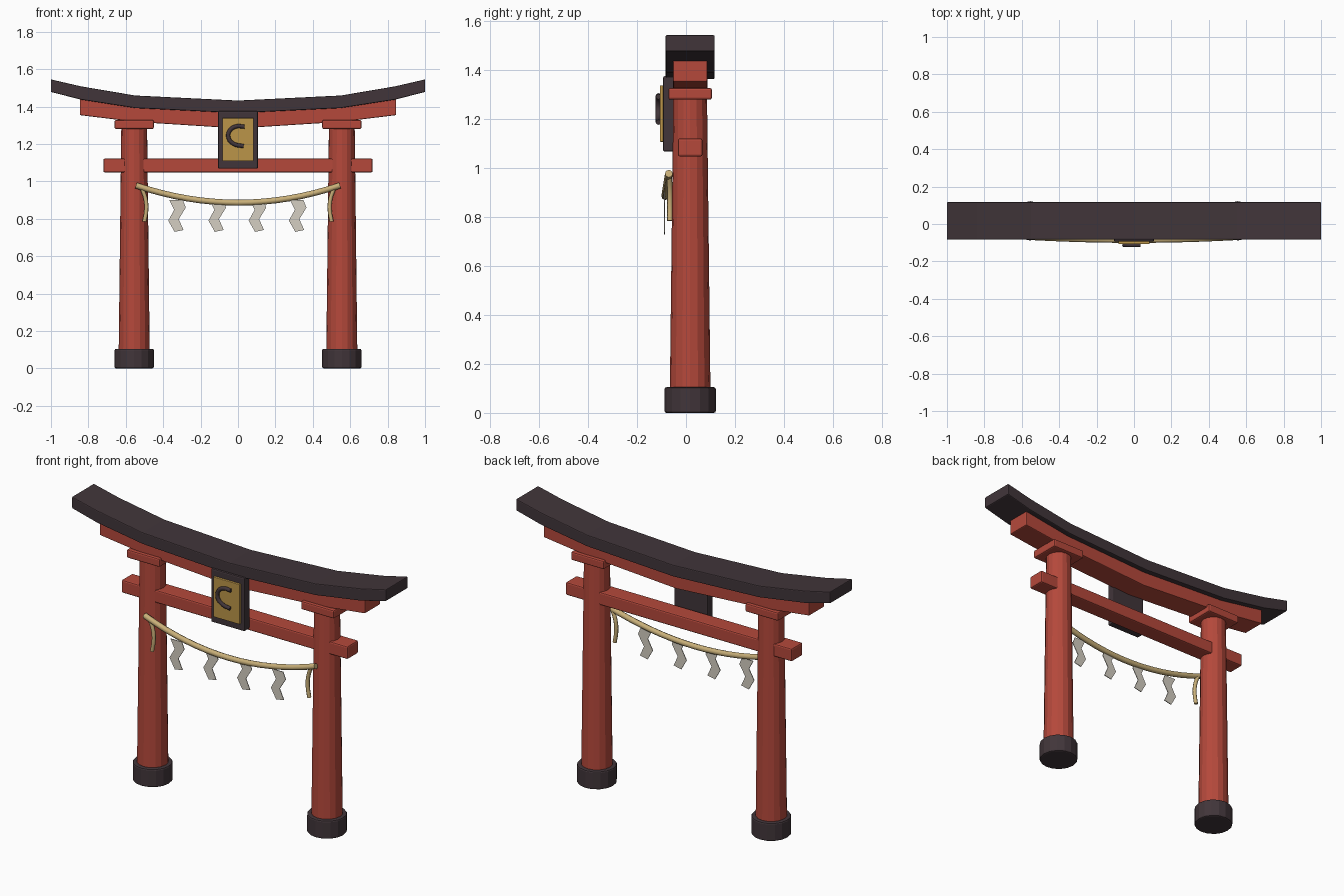
import bpy, bmesh, math

if "Cube" in bpy.data.objects:
    bpy.data.objects.remove(bpy.data.objects["Cube"])


def material(name, rgb):
    m = bpy.data.materials.new(name)
    m.diffuse_color = (*rgb, 1)
    m.use_nodes = True
    m.node_tree.nodes["Principled BSDF"].inputs["Base Color"].default_value = m.diffuse_color
    return m


RED = material("vermilion", (0.46, 0.066, 0.044))
DARK = material("dark charcoal", (0.053, 0.036, 0.042))
GOLD = material("gold", (0.50, 0.30, 0.065))
STRAW = material("straw", (0.58, 0.43, 0.19))
PAPER = material("paper", (0.66, 0.62, 0.54))
YC = 0.017  # depth of the gate's centre plane


def finish(bm, name, mat, bevel=0.0):
    bmesh.ops.recalc_face_normals(bm, faces=bm.faces)
    me = bpy.data.meshes.new(name)
    bm.to_mesh(me)
    bm.free()
    me.materials.append(mat)
    ob = bpy.data.objects.new(name, me)
    bpy.context.collection.objects.link(ob)
    if bevel:
        mod = ob.modifiers.new("bevel", 'BEVEL')
        mod.width = bevel
        mod.segments = 2
        mod.limit_method = 'ANGLE'
        mod.angle_limit = math.radians(40)
    return ob


def box(name, x, y, z, mat, bevel=0.006):
    """Box from (min, max) ranges on each axis."""
    bm = bmesh.new()
    bmesh.ops.create_cube(bm, size=1)
    for v in bm.verts:
        v.co = [(r[0] + r[1]) / 2 + c * (r[1] - r[0]) for r, c in zip((x, y, z), v.co)]
    return finish(bm, name, mat, bevel)


def column(name, x, z0, z1, r0, r1, mat, bevel=0.0):
    bm = bmesh.new()
    bmesh.ops.create_cone(bm, cap_ends=True, segments=16, radius1=r0, radius2=r1, depth=z1 - z0)
    bmesh.ops.translate(bm, verts=bm.verts, vec=(x, YC, (z0 + z1) / 2))
    return finish(bm, name, mat, bevel)


def extrude_outline(name, pts, y0, y1, mat, bevel=0.0):
    """Extrude an x-z outline from y0 to y1."""
    bm = bmesh.new()
    face = bm.faces.new([bm.verts.new((x, y0, z)) for x, z in pts])
    new = bmesh.ops.extrude_face_region(bm, geom=[face])['geom']
    bmesh.ops.translate(bm, verts=[g for g in new if isinstance(g, bmesh.types.BMVert)],
                        vec=(0, y1 - y0, 0))
    return finish(bm, name, mat, bevel)


def curved_beam(name, stations, y0, y1, mat, bevel):
    """Upswept beam; stations are (x, bottom, top) from the centre outwards."""
    full = [(-x, b, t) for x, b, t in reversed(stations[1:])] + stations
    bm = bmesh.new()
    rings = [[bm.verts.new(c) for c in ((x, y0, b), (x, y1, b), (x, y1, t), (x, y0, t))]
             for x, b, t in full]
    for a, c in zip(rings, rings[1:]):
        for i in range(4):
            j = (i + 1) % 4
            bm.faces.new((a[i], a[j], c[j], c[i]))
    bm.faces.new(rings[0])
    bm.faces.new(rings[-1])
    return finish(bm, name, mat, bevel)


def tube(name, pts, radius, mat, smooth_path=False):
    cu = bpy.data.curves.new(name, 'CURVE')
    cu.dimensions = '3D'
    cu.bevel_depth = radius
    cu.bevel_resolution = 2
    cu.use_fill_caps = True
    cu.resolution_u = 4
    if smooth_path:
        sp = cu.splines.new('BEZIER')
        sp.bezier_points.add(len(pts) - 1)
        for bp, p in zip(sp.bezier_points, pts):
            bp.co = p
            bp.handle_left_type = bp.handle_right_type = 'AUTO'
    else:
        sp = cu.splines.new('POLY')
        sp.points.add(len(pts) - 1)
        for q, p in zip(sp.points, pts):
            q.co = (*p, 1)
    cu.materials.append(mat)
    ob = bpy.data.objects.new(name, cu)
    bpy.context.collection.objects.link(ob)
    return ob


# Pillars with their feet, capital blocks and rope tails
for side, s in (("left", -1), ("right", 1)):
    x = s * 0.555
    column(side + "_foot", x, 0, 0.105, 0.105, 0.105, DARK, 0.008)
    column(side + "_pillar", x, 0.09, 1.29, 0.083, 0.069, RED)
    box(side + "_capital", (x - 0.105, x + 0.105), (YC - 0.089, YC + 0.089), (1.28, 1.328), RED, 0.008)
    tube(side + "_rope_tail", [(s * 0.515, -0.068, 0.965), (s * 0.495, -0.066, 0.91),
                               (s * 0.49, -0.066, 0.85), (s * 0.5, -0.066, 0.785)], 0.011, STRAW, True)

# Tie beam through both pillars
box("tie_beam", (-0.72, 0.72), (YC - 0.05, YC + 0.05), (1.048, 1.122), RED, 0.008)

# Upswept lintel and roof beam
curved_beam("lintel", [(0, 1.283, 1.385), (0.55, 1.318, 1.41), (0.845, 1.354, 1.455)],
            YC - 0.07, YC + 0.07, RED, 0.005)
curved_beam("roof_beam", [(0, 1.365, 1.432), (0.55, 1.392, 1.459), (0.84, 1.437, 1.508), (1, 1.478, 1.545)],
            YC - 0.1, YC + 0.1, DARK, 0.005)

# Plaque: frame, gold panel and curved horseshoe ornament
box("plaque_frame", (-0.107, 0.107), (-0.094, -0.045), (1.068, 1.376), DARK, 0.007)
box("plaque_panel", (-0.084, 0.084), (-0.107, -0.09), (1.108, 1.338), GOLD, 0.003)
tube("plaque_horseshoe", [(0.034, -0.113, 1.292), (-0.01, -0.113, 1.294), (-0.045, -0.113, 1.27),
                          (-0.05, -0.113, 1.23), (-0.022, -0.113, 1.2), (0.03, -0.113, 1.188)],
     0.011, DARK, True)

# Sagging rope between the pillars
rope = []
for i in range(17):
    t = -1 + i / 8
    rope.append((0.545 * t, -0.085 + 0.015 * t * t, 0.886 + 0.092 * t * t))
tube("rope", rope, 0.016, STRAW)

# Zigzag paper streamers
zigzag = [(-0.042, 0.17), (-0.016, 0.118), (-0.048, 0.06), (-0.014, 0),
          (0.034, 0.01), (0.008, 0.068), (0.046, 0.13), (0.03, 0.17)]
for i, x in enumerate((-0.325, -0.11, 0.105, 0.32)):
    extrude_outline(f"paper_streamer_{i + 1}", [(x + px, 0.73 + pz) for px, pz in zigzag],
                    -0.09, -0.086, PAPER)
